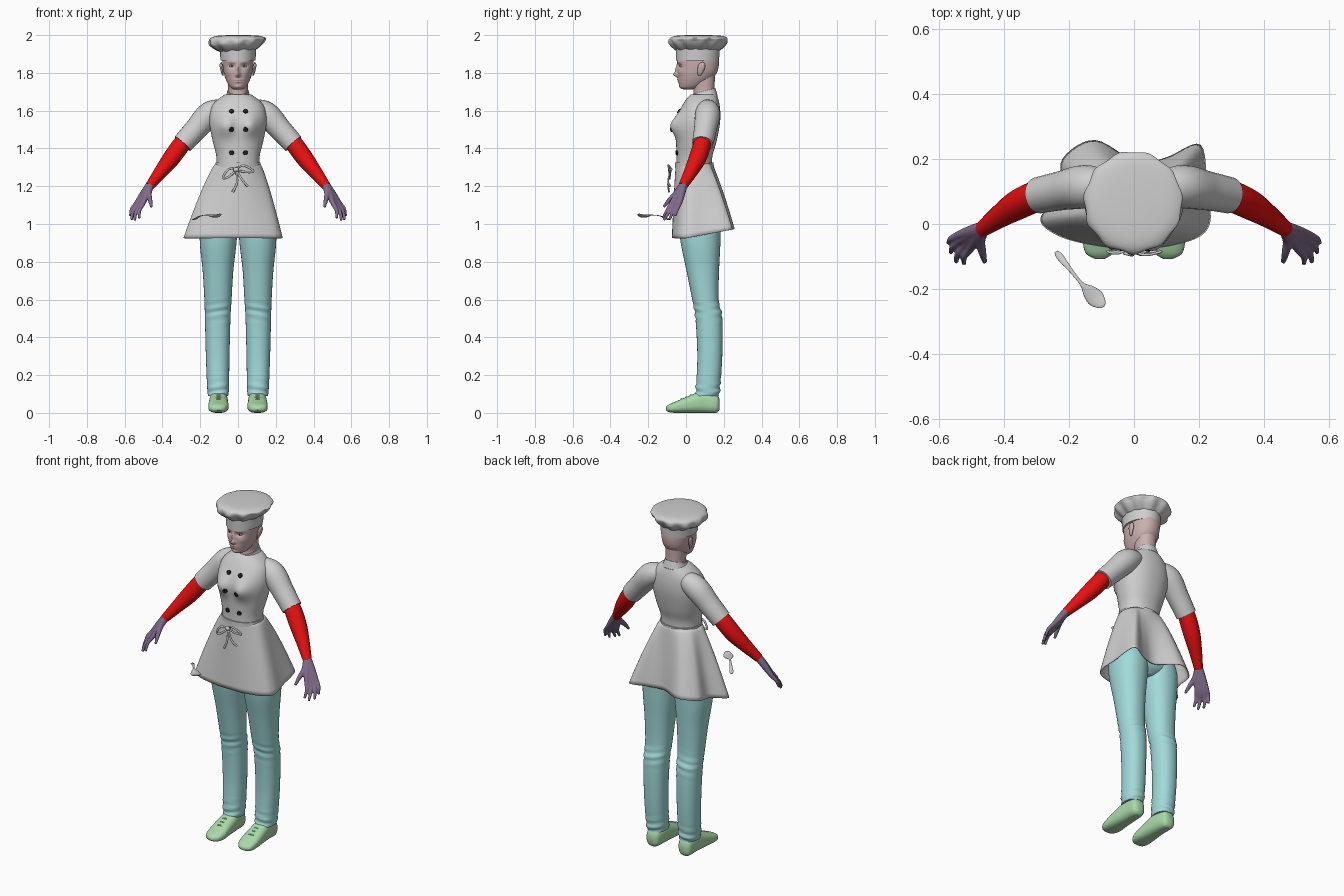
import bpy, bmesh, math
from mathutils import Vector
from mathutils.bvhtree import BVHTree

cube = bpy.data.objects.get("Cube")
if cube:
    bpy.data.objects.remove(cube, do_unlink=True)


def material(name, *rgb):
    m = bpy.data.materials.new(name)
    m.use_nodes = True
    m.diffuse_color = (*rgb, 1)
    m.node_tree.nodes["Principled BSDF"].inputs["Base Color"].default_value = (*rgb, 1)
    return m


cloth = material("white cloth", .62, .62, .62)
red = material("red undersleeve", .8, .005, .005)
teal = material("teal trousers", .36, .7, .7)
green = material("green shoe", .4, .7, .4)
skin = material("pale skin", .6, .44, .43)
purple = material("purple glove", .22, .15, .26)
black = material("black button", .015, .015, .015)
metal = material("spoon metal", .6, .6, .6)


def smooth(rows, n=6, closed=False):
    """Catmull-Rom interpolation of rows of numbers."""
    k, out = len(rows), []
    for i in range(k if closed else k - 1):
        p = [rows[j % k] if closed else rows[min(max(j, 0), k - 1)] for j in range(i - 1, i + 3)]
        for s in range(n):
            t = s / n
            out.append([b + t / 2 * (c - a + t * (2*a - 5*b + 4*c - d + t * (3*(b - c) + d - a)))
                        for a, b, c, d in zip(*p)])
    return out if closed else out + [list(rows[-1])]


def build(name, mat, shells, mirror=False, capped=True, deform=None):
    """Bridge each list of rings into a skin."""
    bm = bmesh.new()
    for rings in shells:
        loops = [[bm.verts.new(deform(p) if deform else p) for p in ring] for ring in rings]
        for lo, hi in zip(loops, loops[1:]):
            for i in range(len(lo)):
                bm.faces.new((lo[i - 1], lo[i], hi[i], hi[i - 1]))
        if capped:
            bm.faces.new(loops[0])
            bm.faces.new(loops[-1])
    bmesh.ops.recalc_face_normals(bm, faces=bm.faces)
    mesh = bpy.data.meshes.new(name)
    bm.to_mesh(mesh)
    bm.free()
    mesh.shade_smooth()
    mesh.set_sharp_from_angle(angle=math.radians(50))
    mesh.materials.append(mat)
    ob = bpy.data.objects.new(name, mesh)
    bpy.context.collection.objects.link(ob)
    if mirror:
        ob.modifiers.new("mirror", 'MIRROR')
    return ob


def loft(rows, axis="z", seg=48, power=2.2, n=6):
    """Rows: position, x from, x to, then the other axis from, to."""
    rings = []
    for t, u0, u1, v0, v1 in smooth(rows, n):
        ring = []
        for i in range(seg):
            a = math.tau * i / seg
            c, s = (math.copysign(abs(f) ** (2 / power), f) for f in (math.cos(a), math.sin(a)))
            u, v = (u0 + u1 + (u1 - u0) * c) / 2, (v0 + v1 + (v1 - v0) * s) / 2
            ring.append(Vector((u, v, t) if axis == "z" else (u, t, v)))
        rings.append(ring)
    return rings


def even(rows):
    return [(z, -w, w, a, b) for z, w, a, b in rows]


def tube(rows, ref=(0, 1, 0), flat=1, seg=24, n=6):
    """Rows: x, y, z, radius."""
    pts = smooth(rows, n)
    rings = []
    for i, (*p, r) in enumerate(pts):
        ahead, behind = pts[min(i + 1, len(pts) - 1)], pts[max(i - 1, 0)]
        t = (Vector(ahead[:3]) - Vector(behind[:3])).normalized()
        side = t.cross(Vector(ref)).normalized()
        up = side.cross(t) * flat
        angles = [math.tau * k / seg for k in range(seg)]
        rings.append([Vector(p) + max(r, .001) * (side * math.cos(a) + up * math.sin(a)) for a in angles])
    return rings


def bumps(spots, limit):
    """Push the front out by soft spots: x, z, x spread, z spread, amount."""
    def move(p):
        if p.y < limit:
            p.y -= sum(h * math.exp(-((abs(p.x) - x) / a) ** 2 - ((p.z - z) / b) ** 2)
                       for x, z, a, b, h in spots)
        return p
    return move


# Jacket body and collar
body = loft(even([(1.29, .113, -.05, .138), (1.36, .115, -.05, .14), (1.43, .132, -.052, .16),
                  (1.52, .15, -.052, .178), (1.58, .15, -.042, .182), (1.63, .135, -.018, .178),
                  (1.665, .1, .005, .17), (1.685, .07, .025, .162)]), seg=72)
jacket = build("jacket", cloth, [body], deform=bumps([(.065, 1.52, .05, .055, .038)], .06))


def collar_slope(p):
    p.z += .25 * (p.y - .1) - .03 * math.exp(-(p.x / .015) ** 2) * (p.y < .08)
    return p


collar = build("collar", cloth, [loft(even([(1.66, .075, .018, .168), (1.69, .06, .03, .16),
               (1.705, .057, .032, .155)]))], capped=False, deform=collar_slope)
collar.modifiers.new("thickness", 'SOLIDIFY').thickness = .005

# Sleeves, forearms
build("sleeve", cloth, [tube([(.06, .11, 1.615, .045), (.145, .115, 1.585, .066),
      (.225, .102, 1.5, .06), (.293, .088, 1.425, .056)])], mirror=True)
build("forearm", red, [tube([(.26, .092, 1.465, .04), (.3, .085, 1.42, .047), (.355, .06, 1.345, .046),
      (.41, .025, 1.275, .036), (.468, -.017, 1.2, .024)])], mirror=True)

# Gloved hands: fingers run from the wrist, fused by a remesh
wrist = (.463, -.012, 1.212, .022)
knuckles = [(.505, -.078, 1.105), (.52, -.066, 1.095), (.533, -.05, 1.1), (.538, -.034, 1.11)]
tips = [(.522, -.122, 1.03), (.546, -.117, 1.02), (.563, -.088, 1.022), (.57, -.058, 1.042)]
fingers = []
for k, t in zip(knuckles, tips):
    k, t = Vector(k), Vector(t)
    bend = k.lerp(t, .5) + Vector((.008, 0, .004))
    palm = Vector(wrist[:3]).lerp(k, .5)
    fingers.append(tube([wrist, (*palm, .019), (*k, .013), (*bend, .01), (*t, .007)], seg=12))
fingers.append(tube([wrist, (.472, -.05, 1.165, .016), (.465, -.09, 1.125, .012),
                     (.458, -.118, 1.09, .007)], seg=12))
hand = build("hand", purple, fingers)
remesh = hand.modifiers.new("fuse", 'REMESH')
remesh.voxel_size, remesh.use_smooth_shade = .004, True
soften = hand.modifiers.new("soften", 'SMOOTH')
soften.iterations = 3
hand.modifiers.new("mirror", 'MIRROR')

# Skirt with flared, wavy hem
hem = [(.235, .01), (.225, .1), (.205, .243), (.1, .205), (.01, .19), (-.12, .258), (-.22, .2),
       (-.225, .1), (-.288, .015), (-.225, -.04), (-.1, -.07), (.0, -.075), (.1, -.07), (.2, -.04)]
skirt_rings = []
for step in range(17):
    t = step / 16
    ring = []
    for x, y in smooth(hem, closed=True):
        a = math.atan2(y - .045, x)
        waist = Vector((.115 * math.cos(a), .045 + .098 * math.sin(a), 1.325))
        low = Vector((x, y, .925 + .19 * max(0, y)))
        p = waist.lerp(low, t ** .8)
        p.z = waist.z + (low.z - waist.z) * t
        ring.append(p)
    skirt_rings.append(ring)
skirt = build("skirt", cloth, [skirt_rings], capped=False)
skirt.modifiers.new("thickness", 'SOLIDIFY').thickness = .004

# Waist tie with bow
build("waist_tie", cloth, [loft(even([(1.3, .121, -.058, .146), (1.325, .12, -.058, .146)]), power=2)])
bow = [
    [(-.01, -.075, 1.29, .005), (-.05, -.09, 1.29, .006), (-.08, -.085, 1.245, .006),
     (-.05, -.085, 1.25, .006), (-.01, -.08, 1.285, .005)],
    [(-.01, -.075, 1.29, .005), (.03, -.095, 1.31, .006), (.082, -.085, 1.28, .006),
     (.045, -.085, 1.275, .006), (-.01, -.08, 1.285, .005)],
    [(-.01, -.08, 1.285, .005), (-.005, -.095, 1.22, .006), (-.028, -.09, 1.17, .007)],
    [(-.01, -.08, 1.285, .005), (.025, -.095, 1.23, .006), (.052, -.085, 1.2, .007)],
    [(-.022, -.08, 1.285, .008), (-.01, -.085, 1.288, .013), (.004, -.08, 1.29, .008)]]
build("bow", cloth, [tube(r, seg=10, flat=.7) for r in bow])

# Double row of buttons seated on the jacket front
surface = BVHTree.FromPolygons([v.co for v in jacket.data.vertices],
                               [p.vertices for p in jacket.data.polygons])
studs = []
for z in (1.597, 1.5, 1.377):
    for x in (-.034, .04):
        p, normal, _, _ = surface.ray_cast(Vector((x, -1, z)), Vector((0, 1, 0)))
        a, b = p - normal * .004, p + normal * .006
        studs.append(tube([(*a, .014), (*b, .012)], ref=(0, 0, 1), seg=16, n=1))
build("buttons", black, studs)

# Trousers
def wrinkles(p):
    for z, size in ((.53, .004), (.13, .005)):
        p.y += size * math.sin(p.z * 150 + p.x * 25) * math.exp(-((p.z - z) / .05) ** 2)
    return p


build("trouser_leg", teal, [loft([(.09, .052, .158, .05, .175), (.13, .048, .163, .052, .18),
      (.3, .045, .17, .06, .192), (.5, .04, .175, .05, .192), (.6, .034, .178, .033, .173),
      (.75, .025, .187, .003, .175), (.9, .008, .202, -.028, .182), (1.0, .002, .198, -.035, .182),
      (1.1, .002, .16, -.03, .16)], n=10)], mirror=True, deform=wrinkles)
build("hips", teal, [loft(even([(.925, .03, .06, .14), (.96, .12, -.01, .175), (1.02, .185, -.035, .18),
      (1.12, .15, -.035, .165)]))])

# Shoes with soles and laces
def ground(p):
    p.z = max(p.z, 0)
    return p


build("shoe", green, [loft([(.178, .085, .125, .02, .07), (.16, .065, .145, 0, .1),
      (.09, .055, .15, 0, .115), (.02, .052, .155, 0, .092), (-.05, .05, .157, 0, .062),
      (-.09, .065, .148, .004, .045), (-.107, .09, .12, .014, .03)], axis="y", power=2.6)],
      mirror=True, deform=ground)
laces = [tube([(.08, y, z - .006, .004), (.103, y, z + .002, .004), (.127, y, z - .006, .004)], seg=8)
         for y, z in ((.025, .092), (0, .082), (-.025, .072))]
build("laces", green, laces, mirror=True)

# Neck, head and face
build("neck", skin, [loft(even([(1.64, .06, .03, .165), (1.7, .052, .04, .152),
      (1.75, .054, .03, .152), (1.8, .055, .03, .155)]))])
features = [(.033, 1.836, .019, .012, -.011), (.033, 1.858, .025, .008, .004), (.05, 1.8, .018, .016, .004),
            (0, 1.79, .012, .012, .021), (0, 1.815, .009, .025, .012), (0, 1.764, .02, .005, .006),
            (0, 1.752, .018, .005, .006), (0, 1.725, .02, .012, .006)]
build("head", skin, [loft(even([(1.712, .02, -.012, .03), (1.725, .042, -.03, .075), (1.76, .062, -.04, .13),
      (1.8, .075, -.044, .163), (1.85, .082, -.046, .175), (1.9, .083, -.043, .172),
      (1.925, .075, -.03, .16)]), seg=128, n=14)], deform=bumps(features, .03))
build("ear", skin, [tube([(.078, .07, 1.785, .006), (.083, .073, 1.8, .013), (.088, .082, 1.83, .019),
      (.09, .088, 1.848, .014), (.088, .09, 1.856, .004)], ref=(1, 0, 0), flat=.45)], mirror=True)
build("eye", cloth, [loft([(-.033, .03, .036, 1.834, 1.838), (-.029, .022, .044, 1.83, 1.841),
      (-.012, .019, .047, 1.828, 1.844)], axis="y", seg=20)], mirror=True)
build("iris", black, [loft([(-.0345, .03, .036, 1.833, 1.839), (-.03, .029, .037, 1.832, 1.84)],
      axis="y", seg=16)], mirror=True)

# Pleated hat
build("hat_band", cloth, [loft(even([(1.865, .093, -.052, .175), (1.935, .096, -.054, .179)]), power=2)])


def pleats(p):
    weight = max(0, min(1, (1.99 - p.z) / .03))
    a = math.atan2(p.y - .065, p.x)
    scale = 1 + .04 * weight * math.sin(11 * a)
    return Vector((p.x * scale, .065 + (p.y - .065) * scale, p.z + .07 * p.x * weight))


build("hat_puff", cloth, [loft([(1.918, -.095, .095, -.05, .178), (1.938, -.128, .122, -.073, .2),
      (1.96, -.15, .14, -.088, .217), (1.983, -.148, .146, -.085, .22), (1.996, -.11, .115, -.055, .19),
      (2.0, -.05, .05, .01, .12)], seg=110, power=2)], deform=pleats)

# Floating spoon
build("spoon", metal, [tube([(-.24, -.085, 1.022, .005), (-.228, -.1, 1.026, .011), (-.2, -.135, 1.042, .007),
      (-.162, -.182, 1.048, .006), (-.14, -.205, 1.044, .02), (-.118, -.228, 1.042, .027),
      (-.098, -.247, 1.05, .015), (-.092, -.253, 1.053, .003)], ref=(0, 0, 1), flat=.3)])
